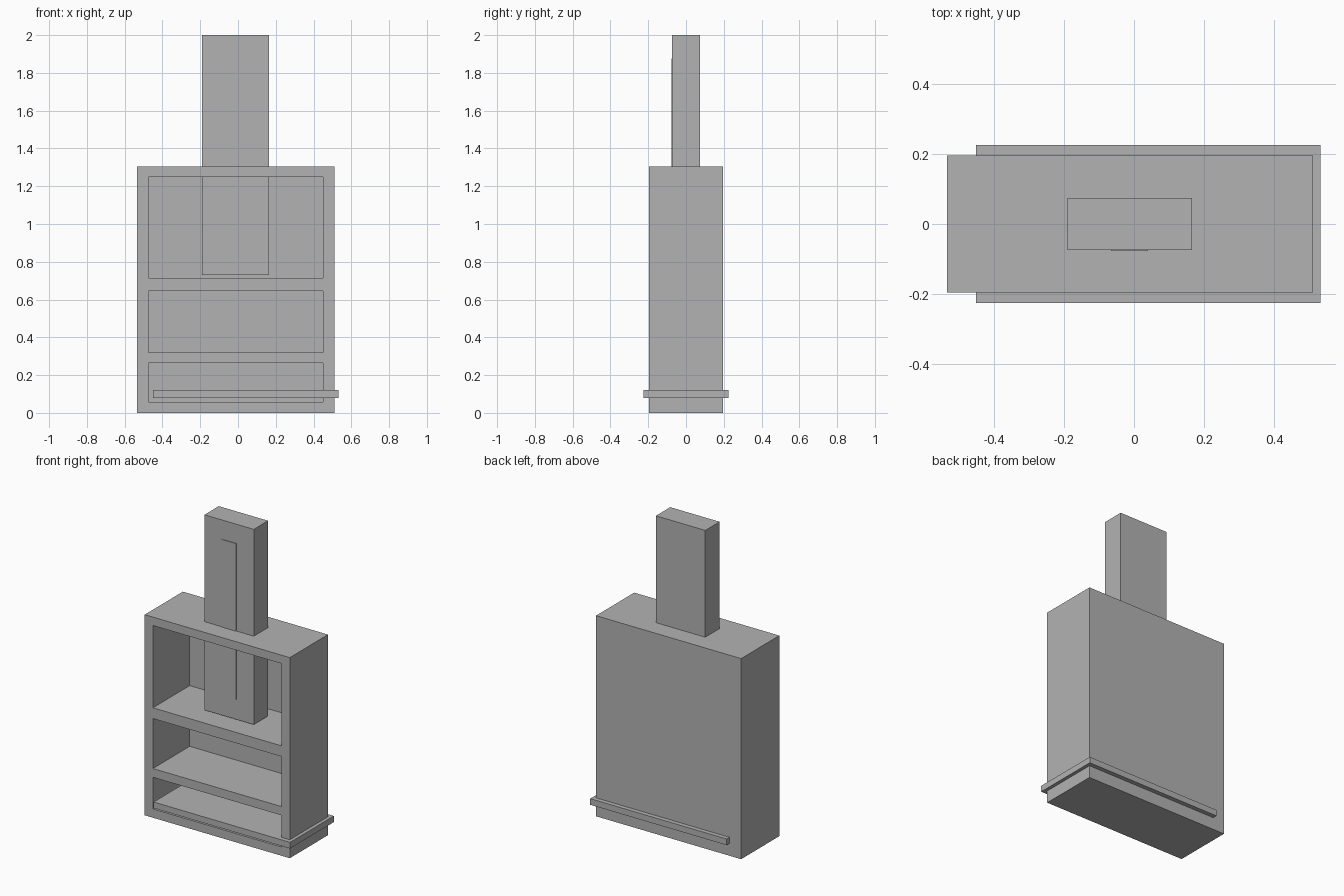
import bpy
import bmesh
from mathutils import Vector

default = bpy.data.objects.get("Cube")
if default:
    bpy.data.objects.remove(default, do_unlink=True)

grey = bpy.data.materials.new("plain grey")
grey.use_nodes = True
colour = (0.45, 0.45, 0.45, 1)
grey.diffuse_color = colour
grey.node_tree.nodes["Principled BSDF"].inputs["Base Color"].default_value = colour


def box_mesh(low, high):
    """A bmesh box between two corners."""
    low, high = Vector(low), Vector(high)
    bm = bmesh.new()
    bmesh.ops.create_cube(bm, size=1)
    bmesh.ops.scale(bm, vec=high - low, verts=bm.verts)
    bmesh.ops.translate(bm, vec=(low + high) / 2, verts=bm.verts)
    return bm


def finish(name, bm):
    bmesh.ops.recalc_face_normals(bm, faces=bm.faces)
    mesh = bpy.data.meshes.new(name)
    bm.to_mesh(mesh)
    bm.free()
    mesh.materials.append(grey)
    obj = bpy.data.objects.new(name, mesh)
    bpy.context.collection.objects.link(obj)


# Cabinet: cut the box along the opening edges, then push each opening back
FRONT, BACK_PANEL = -0.196, 0.182
LEFT, RIGHT = -0.475, 0.45
openings = [(0.057, 0.263), (0.32, 0.645), (0.715, 1.25)]

bm = box_mesh((-0.534, FRONT, 0), (0.51, -FRONT, 1.305))
cuts = [((x, 0, 0), (1, 0, 0)) for x in (LEFT, RIGHT)]
cuts += [((0, 0, z), (0, 0, 1)) for pair in openings for z in pair]
for point, normal in cuts:
    bmesh.ops.bisect_plane(bm, geom=bm.verts[:] + bm.edges[:] + bm.faces[:],
                           plane_co=point, plane_no=normal)


def is_opening(face):
    c = face.calc_center_median()
    return (face.normal.y < -0.9 and LEFT < c.x < RIGHT
            and any(a < c.z < b for a, b in openings))


bm.normal_update()
cells = [f for f in bm.faces if is_opening(f)]
pushed = bmesh.ops.extrude_discrete_faces(bm, faces=cells)["faces"]
bmesh.ops.translate(bm, vec=(0, BACK_PANEL - FRONT, 0),
                    verts=list({v for f in pushed for v in f.verts}))
bmesh.ops.recalc_face_normals(bm, faces=bm.faces)
bmesh.ops.dissolve_limit(bm, angle_limit=0.01, verts=bm.verts, edges=bm.edges)
finish("cabinet", bm)

# Plain boxes: base ledge, flue through the top, thin strip on the flue
finish("base_ledge", box_mesh((-0.45, -0.225, 0.08), (0.532, 0.225, 0.12)))
finish("flue", box_mesh((-0.19, -0.0735, 0.73), (0.165, 0.0735, 2)))
finish("flue_strip", box_mesh((-0.066, -0.0775, 0.86), (0.04, -0.073, 1.875)))
